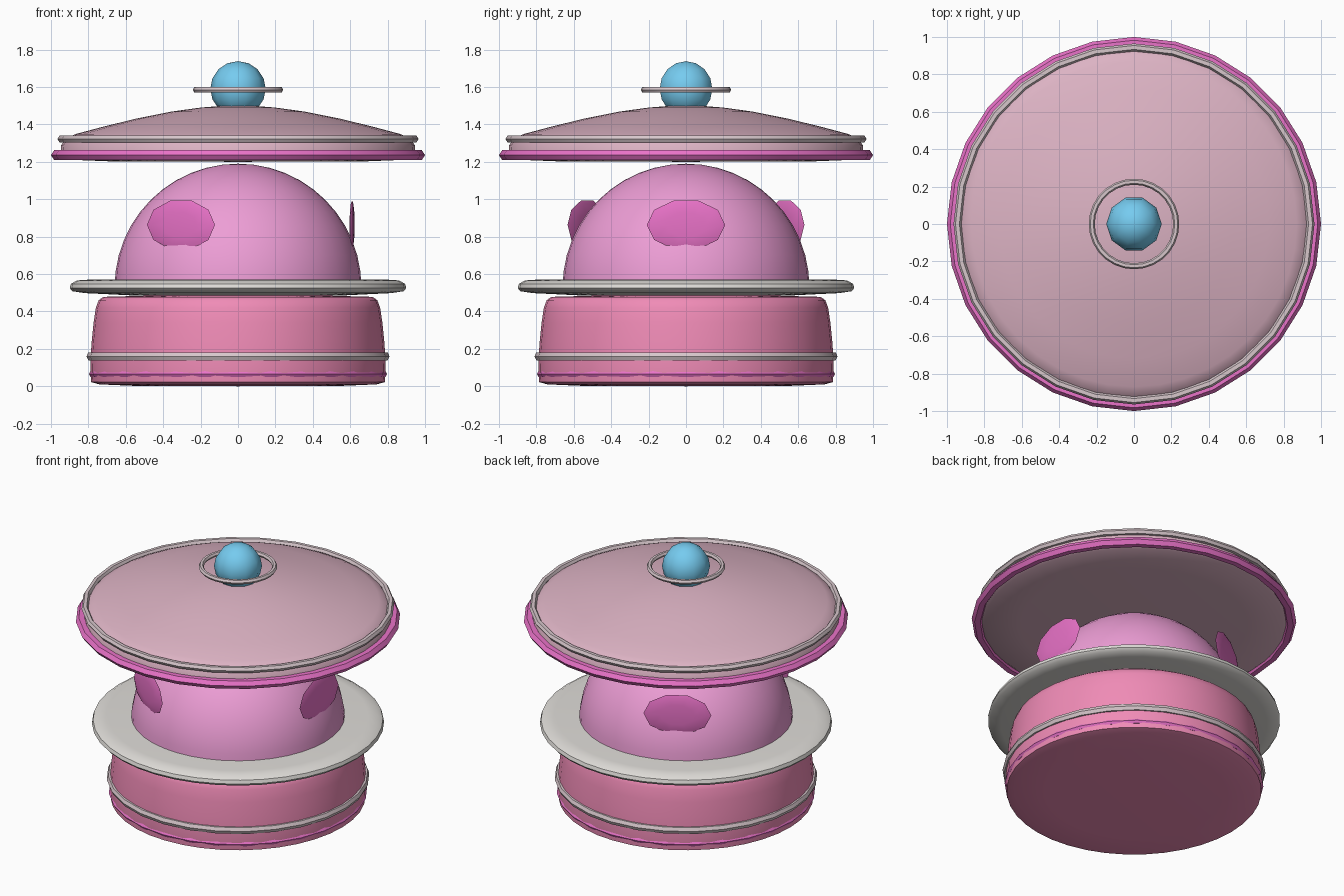
import bpy, math
from mathutils import Matrix

if "Cube" in bpy.data.objects:
    bpy.data.objects.remove(bpy.data.objects["Cube"])


def material(name, r, g, b):
    m = bpy.data.materials.new(name)
    m.diffuse_color = (r, g, b, 1)
    m.use_nodes = True
    m.node_tree.nodes["Principled BSDF"].inputs["Base Color"].default_value = m.diffuse_color
    return m


PINK = material("pink", 0.87, 0.26, 0.47)
ORCHID = material("orchid", 0.85, 0.34, 0.67)
MAGENTA = material("magenta", 0.82, 0.17, 0.58)
BLUSH = material("blush", 0.72, 0.45, 0.55)
CREAM = material("cream", 0.74, 0.72, 0.69)
TRIM = material("trim", 0.68, 0.57, 0.60)
BLUE = material("blue", 0.18, 0.60, 0.87)


def finish(obj, name, mat, angle=40):
    obj.name = name
    obj.data.materials.append(mat)
    bpy.ops.object.select_all(action='DESELECT')
    obj.select_set(True)
    bpy.context.view_layer.objects.active = obj
    bpy.ops.object.shade_smooth_by_angle(angle=math.radians(angle))
    return obj


def lathe(name, profile, mat, n=40):
    """Revolve (radius, z) points, bottom to top; both ends lie on the axis."""
    verts, faces = [(0, 0, profile[0][1]), (0, 0, profile[-1][1])], []
    rings = profile[1:-1]
    for r, z in rings:
        for i in range(n):
            a = math.tau * i / n
            verts.append((r * math.cos(a), r * math.sin(a), z))
    last = 2 + (len(rings) - 1) * n
    for i in range(n):
        j = (i + 1) % n
        faces.append((0, 2 + j, 2 + i))
        faces.append((1, last + i, last + j))
        for k in range(len(rings) - 1):
            b = 2 + k * n
            faces.append((b + i, b + j, b + n + j, b + n + i))
    mesh = bpy.data.meshes.new(name)
    mesh.from_pydata(verts, [], faces)
    obj = bpy.data.objects.new(name, mesh)
    bpy.context.collection.objects.link(obj)
    return finish(obj, name, mat)


def ring(name, major, minor, z, mat, squash=1.0, n=28):
    bpy.ops.mesh.primitive_torus_add(major_radius=major, minor_radius=minor,
                                     major_segments=n, minor_segments=6)
    obj = bpy.context.object
    obj.data.transform(Matrix.Translation((0, 0, z)) @ Matrix.Diagonal((1, 1, squash, 1)))
    return finish(obj, name, mat, 30)


# Base drum with its two bands
lathe("base", [(0, 0), (0.55, 0.002), (0.74, 0.01), (0.785, 0.022), (0.79, 0.08),
               (0.788, 0.16), (0.782, 0.24), (0.772, 0.34), (0.76, 0.42),
               (0.745, 0.46), (0.72, 0.478), (0.5, 0.484), (0, 0.486)], PINK)
ring("base_lower_band", 0.779, 0.018, 0.065, MAGENTA)
ring("base_upper_band", 0.79, 0.02, 0.16, TRIM, 1.25)

# Plate
lathe("plate", [(0, 0.482), (0.55, 0.485), (0.82, 0.498), (0.885, 0.508), (0.9, 0.525),
                (0.893, 0.548), (0.86, 0.566), (0.8, 0.57), (0, 0.57)], CREAM)

# Dome body
dome = [(0, 0.53)]
dome += [(0.66 * math.cos(a), 0.53 + 0.66 * math.sin(a))
         for a in (math.radians(90 * k / 12) for k in range(12))]
lathe("dome", dome + [(0, 1.19)], ORCHID)

# Three oval spots around the dome
for k in range(3):
    bpy.ops.mesh.primitive_uv_sphere_add(segments=10, ring_count=6, radius=1)
    spot = bpy.context.object
    spot.data.transform(Matrix.Rotation(math.tau * k / 3, 4, 'Z')
                        @ Matrix.Translation((0.61, 0, 0.863))
                        @ Matrix.Diagonal((0.014, 0.21, 0.137, 1))
                        @ Matrix.Rotation(math.pi / 2, 4, 'Y')
                        @ Matrix.Rotation(0, 4, 'Z'))
    finish(spot, f"spot_{k + 1}", MAGENTA)

# Lid with its rim rings
lathe("lid", [(0, 1.2), (0.7, 1.203), (0.92, 1.212), (0.95, 1.23), (0.945, 1.29),
              (0.92, 1.325), (0.87, 1.348), (0.72, 1.388), (0.54, 1.432),
              (0.36, 1.468), (0.2, 1.49), (0.1, 1.498), (0, 1.5)], BLUSH)
ring("lid_lower_rim", 0.965, 0.035, 1.236, MAGENTA, 0.87)
ring("lid_upper_rim", 0.944, 0.021, 1.322, TRIM)

# Knob and its collar
bpy.ops.mesh.primitive_uv_sphere_add(segments=10, ring_count=8, radius=0.148,
                                     location=(0, 0, 1.59),
                                     rotation=(0, 0, math.radians(18)))
finish(bpy.context.object, "knob", BLUE, 50)
ring("knob_collar", 0.226, 0.016, 1.585, TRIM)
